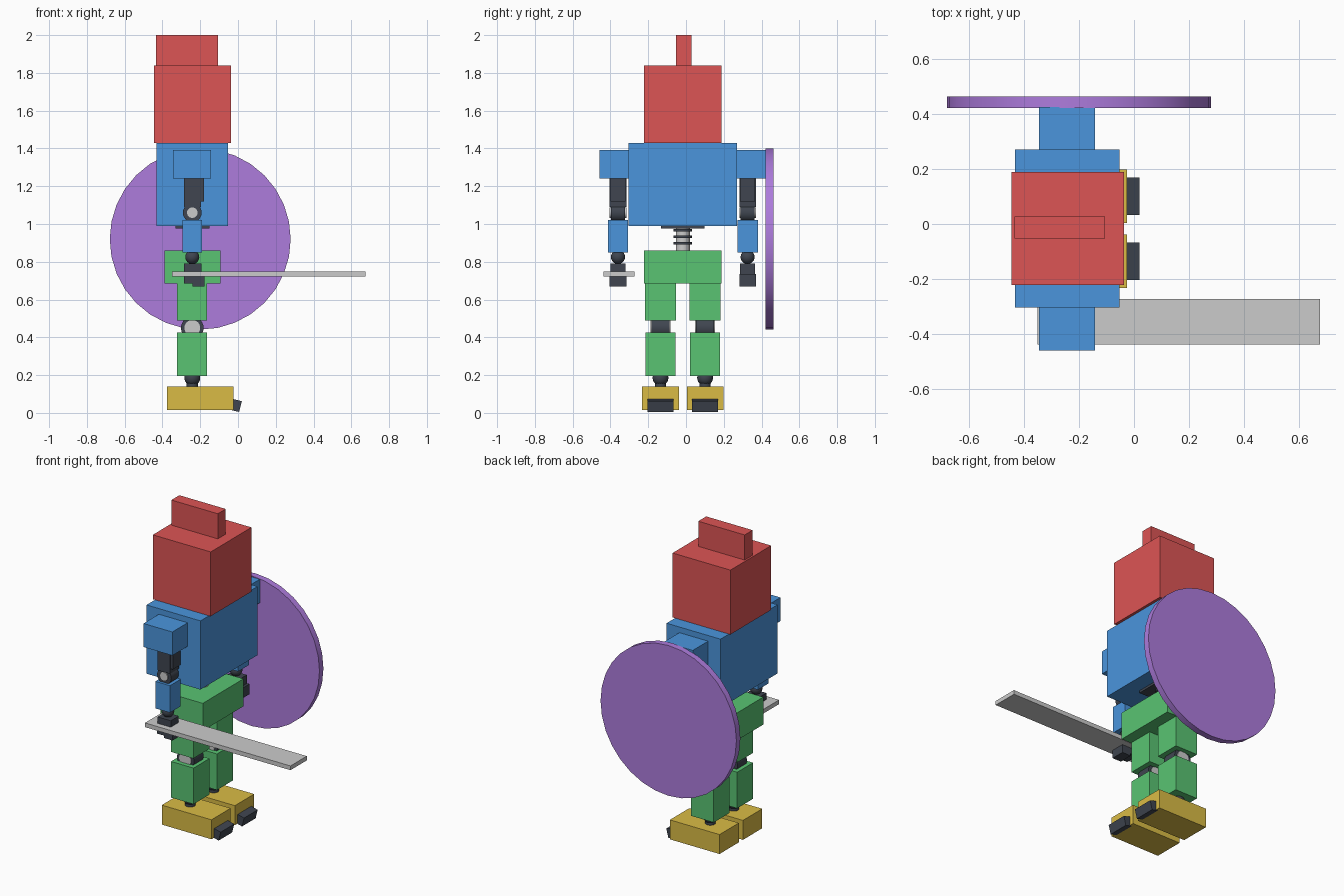
import bpy
from math import pi, radians
from mathutils import Vector

if "Cube" in bpy.data.objects:
    bpy.data.objects.remove(bpy.data.objects["Cube"])

X0, Y0 = -0.242, -0.017   # figure axis; left and right limbs mirror about Y0


def mat(name, rgb):
    m = bpy.data.materials.new(name)
    m.diffuse_color = (*rgb, 1)
    m.use_nodes = True
    m.node_tree.nodes["Principled BSDF"].inputs["Base Color"].default_value = m.diffuse_color
    return m


RED = mat("red", (0.72, 0.09, 0.09))
BLUE = mat("blue", (0.07, 0.30, 0.72))
GREEN = mat("green", (0.10, 0.55, 0.17))
GOLD = mat("gold", (0.70, 0.50, 0.06))
PURPLE = mat("purple", (0.42, 0.20, 0.72))
DARK = mat("dark", (0.05, 0.06, 0.08))


def finish(name, material):
    o = bpy.context.object
    o.name = name
    if material:
        o.data.materials.append(material)
    return o


def box(name, lo, hi, material=None, tilt=0):
    lo, hi = Vector(lo), Vector(hi)
    bpy.ops.mesh.primitive_cube_add(size=1, location=(lo + hi) / 2, rotation=(0, tilt, 0))
    o = finish(name, material)
    o.scale = hi - lo
    return o


def cyl(name, loc, r, depth, material=None, along_y=True, sides=24):
    bpy.ops.mesh.primitive_cylinder_add(vertices=sides, radius=r, depth=depth, location=loc,
                                        rotation=(pi / 2 if along_y else 0, 0, 0))
    o = finish(name, material)
    bpy.ops.object.shade_smooth_by_angle(angle=radians(30))
    return o


def ball(name, loc, r, material):
    bpy.ops.mesh.primitive_uv_sphere_add(segments=20, ring_count=12, radius=r, location=loc)
    o = finish(name, material)
    bpy.ops.object.shade_smooth()
    return o


def block(name, xs, yc, width, zs, material, tilt=0):
    return box(name, (xs[0], yc - width / 2, zs[0]), (xs[1], yc + width / 2, zs[1]), material, tilt)


# Head and crest
block("head", (-0.445, -0.037), Y0, 0.41, (1.43, 1.84), RED)
block("crest", (-0.433, -0.106), Y0 + 0.005, 0.08, (1.84, 2.0), RED)

# Torso, ribbed waist and hips
block("torso", (-0.432, -0.052), Y0, 0.574, (0.99, 1.428), BLUE)
block("waist_plate", (-0.33, -0.152), Y0, 0.23, (0.975, 0.995), DARK)
cyl("waist_post", (X0, Y0, 0.92), 0.037, 0.14, None, False)
for i in range(3):
    cyl(f"waist_ring_{i}", (X0, Y0, 0.898 + 0.034 * i), 0.05, 0.014, DARK, False)
block("hips", (-0.39, -0.093), Y0, 0.41, (0.685, 0.86), GREEN)

for side, s in (("right", -1), ("left", 1)):
    # Arm
    y = Y0 + s * 0.343
    block(side + "_shoulder", (-0.345, -0.142), Y0 + s * 0.363, 0.157, (1.242, 1.392), BLUE)
    block(side + "_upper_arm", (-0.285, -0.196), y, 0.088, (1.09, 1.25), DARK)
    block(side + "_arm_plate", (-0.20, -0.18), y, 0.078, (1.12, 1.245), DARK)
    cyl(side + "_elbow", (X0, y, 1.06), 0.05, 0.075, DARK)
    cyl(side + "_elbow_pin", (X0, y, 1.06), 0.028, 0.088)
    block(side + "_forearm", (-0.293, -0.19), y, 0.108, (0.848, 1.02), BLUE)
    ball(side + "_wrist", (X0, y, 0.825), 0.037, DARK)
    block(side + "_hand", (-0.287, -0.194), y, 0.08, (0.725, 0.79), DARK)
    block(side + "_palm", (-0.287, -0.235), y, 0.088, (0.685, 0.73), DARK)
    block(side + "_fingers", (-0.24, -0.178), y, 0.088, (0.67, 0.735), DARK)

    # Leg
    y = Y0 + s * 0.118
    block(side + "_thigh", (-0.322, -0.163), y, 0.163, (0.488, 0.69), GREEN)
    cyl(side + "_knee", (X0, y, 0.45), 0.06, 0.095, DARK)
    cyl(side + "_knee_pin", (X0, y, 0.45), 0.042, 0.105)
    block(side + "_knee_link", (-0.287, -0.197), y, 0.09, (0.41, 0.5), DARK)
    block(side + "_shin", (-0.322, -0.163), y, 0.16, (0.196, 0.426), GREEN)
    ball(side + "_ankle", (X0, y, 0.186), 0.042, DARK)
    cyl(side + "_ankle_post", (X0, y, 0.14), 0.03, 0.06, DARK, False)
    block(side + "_foot", (-0.375, -0.025), y, 0.194, (0.016, 0.14), GOLD)
    block(side + "_toe", (-0.06, 0.014), y, 0.137, (0.013, 0.072), DARK, radians(14))

# Blade in the right hand, round shield on the left arm
box("blade", (-0.35, -0.437, 0.722), (0.676, -0.273, 0.749))
cyl("shield", (-0.2, 0.442, 0.92), 0.479, 0.04, PURPLE, True, 32)
box("shield_grip", (-0.27, 0.36, 1.27), (-0.2, 0.43, 1.36), BLUE)
